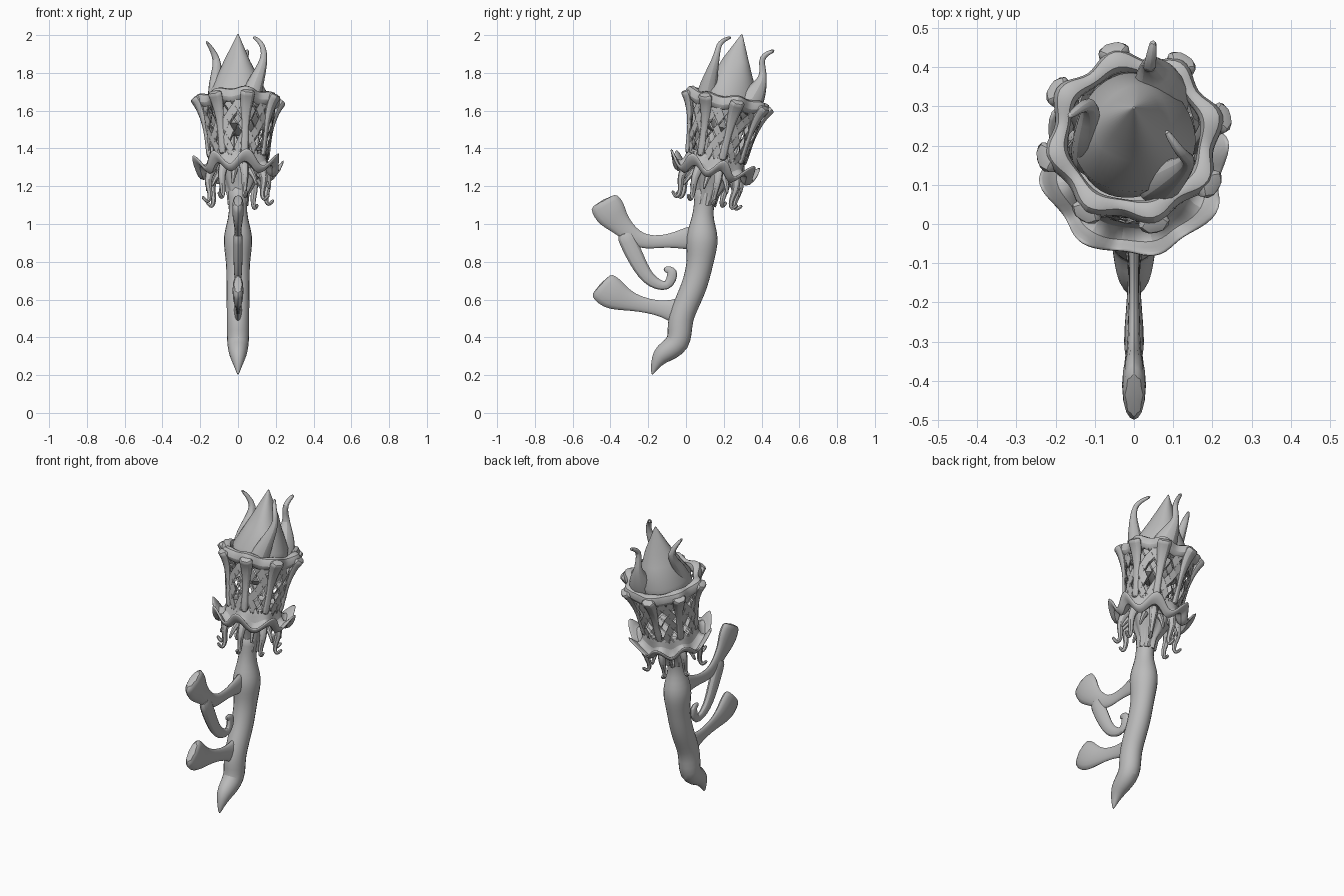
import bpy, bmesh
from math import sin, cos, pi, radians
from mathutils import Vector, Matrix

if "Cube" in bpy.data.objects:
    bpy.data.objects.remove(bpy.data.objects["Cube"])

tone = (.5, .5, .5, 1)
grey = bpy.data.materials.new("plain_grey")
grey.use_nodes = True
grey.diffuse_color = tone
grey.node_tree.nodes["Principled BSDF"].inputs["Base Color"].default_value = tone

# The head leans back from the neck
HEAD = Matrix.Translation((0, .1, 1.08)) @ Matrix.Rotation(radians(-12), 4, 'X')
LOBES = 8
OFFSET = radians(13)


def finish(name, bm, matrix=Matrix(), subsurf=0, solid=0):
    bmesh.ops.recalc_face_normals(bm, faces=bm.faces)
    mesh = bpy.data.meshes.new(name)
    bm.to_mesh(mesh)
    bm.free()
    mesh.materials.append(grey)
    ob = bpy.data.objects.new(name, mesh)
    bpy.context.scene.collection.objects.link(ob)
    ob.matrix_world = matrix
    bpy.ops.object.select_all(action='DESELECT')
    ob.select_set(True)
    bpy.context.view_layer.objects.active = ob
    bpy.ops.object.shade_smooth_by_angle(angle=radians(40))
    if solid:
        shell = ob.modifiers.new("thickness", 'SOLIDIFY')
        shell.thickness = solid
        shell.offset = 0
    if subsurf:
        rounding = ob.modifiers.new("rounding", 'SUBSURF')
        rounding.levels = rounding.render_levels = subsurf


def bridge(bm, rings, cap):
    n = len(rings[0])
    for a, b in zip(rings, rings[1:]):
        for i in range(n):
            j = (i + 1) % n
            bm.faces.new((a[i], a[j], b[j], b[i]))
    if cap:
        bm.faces.new(rings[0])
        bm.faces.new(rings[-1])


def flow(points, t):
    """Smooth position at t from the first point (zero) to the last (one)."""
    last = len(points) - 1
    i = min(int(t * last), last - 1)
    u = t * last - i
    a, b, c, d = (points[max(0, min(last, k))] for k in range(i - 1, i + 3))
    return b + (c - a) * (u / 2) + (a * 2 - b * 5 + c * 4 - d) * (u * u / 2) \
        + (b * 3 - a - c * 3 + d) * (u ** 3 / 2)


def loft(bm, path, widths, flat, sides, turn=Matrix()):
    """Oval tube along (y, z) or (x, y, z) points, with widths spread evenly along it."""
    pts = [Vector(p if len(p) == 3 else (0, *p)) for p in path]
    steps = 2 * len(pts) - 2
    line = [flow(pts, k / steps) for k in range(steps + 1)]
    rings = []
    for k, p in enumerate(line):
        along = (line[min(k + 1, steps)] - line[max(k - 1, 0)]).normalized()
        side = (Vector((1, 0, 0)) - along * along.x).normalized()
        up = along.cross(side)
        r = max(flow(widths, k / steps), .004)
        rings.append([bm.verts.new(turn @ (p + side * cos(a) * r * flat + up * sin(a) * r))
                      for a in (2 * pi * s / sides for s in range(sides))])
    bridge(bm, rings, True)


def tube(name, path, widths, flat=1.0, sides=8):
    bm = bmesh.new()
    loft(bm, path, widths, flat, sides)
    finish(name, bm, subsurf=1)


def around(name, path, widths, flat=1.0, shift=0.0):
    """Repeat a tube, drawn in the head's own upright plane, once per lobe."""
    bm = bmesh.new()
    for k in range(LOBES):
        angle = OFFSET + (k + shift) * 2 * pi / LOBES - pi / 2
        loft(bm, path, widths, flat, 6, Matrix.Rotation(angle, 4, 'Z'))
    finish(name, bm, HEAD, subsurf=1)


def lathe(name, profile, shape, steps=48, cap=False, loop=False, **options):
    """Revolve (radius, height) points; shape(angle, index) adds an offset to both."""
    bm = bmesh.new()
    rings = []
    for i, (r, h) in enumerate(profile):
        ring = []
        for k in range(steps):
            angle = 2 * pi * k / steps + OFFSET
            out, rise = shape(angle, i)
            ring.append(bm.verts.new(((r + out) * cos(angle), (r + out) * sin(angle), h + rise)))
        rings.append(ring)
    if loop:
        rings.append(rings[0])
    bridge(bm, rings, cap)
    finish(name, bm, HEAD, **options)


def wave(angle):
    return cos(LOBES * (angle - OFFSET))


# Handle with pointed hooked foot
tube("handle",
     [(-.18, .2), (-.14, .3), (-.04, .37), (-.03, .5), (.04, .66), (.075, .8),
      (.085, .93), (.09, 1.06), (.11, 1.2)],
     [0, .05, .068, .07, .072, .075, .092, .054, .07], flat=.9, sides=10)

# Flat side branches on the front of the handle
tube("upper_branch",
     [(.05, .93), (-.1, .91), (-.24, .91), (-.34, .99), (-.4, 1.06), (-.44, 1.13)],
     [.08, .036, .046, .06, .095, .085], flat=.36)
tube("curl_branch",
     [(-.33, .96), (-.275, .84), (-.2, .71), (-.1, .67), (-.07, .75), (-.12, .76)],
     [.05, .05, .038, .028, .034, .012], flat=.55)
tube("lower_branch",
     [(0, .53), (-.12, .55), (-.28, .585), (-.39, .63), (-.455, .685)],
     [.11, .045, .05, .095, .085], flat=.34)

# Bell between the neck and the cup
lathe("cup_base", [(.05, .02), (.056, .08), (.09, .14), (.145, .27), (.02, .28)],
      lambda angle, i: (.006 * wave(angle), 0), cap=True)

# Deep cupped petals round the bottom of the cup
lathe("petal_skirt", [(.15, .3), (.15, .22), (.195, .18), (.235, .24)],
      lambda angle, i: (.006 * i * wave(angle), .015 * i * wave(angle + .05 * sin(3 * angle))),
      solid=.018, subsurf=1)

# Curled roots hanging under the skirt
around("hanging_curls", [(.13, .23), (.165, .15), (.15, .07), (.165, .03), (.195, .06)],
       [.034, .024, .016, .014, .01])
around("short_curls", [(.1, .2), (.145, .15), (.17, .1)], [.024, .015, .008], shift=.5)

# Pierced diamond lattice wall of the cup
bm = bmesh.new()
COLS, ROWS = 24, 8
rows = []
for j in range(ROWS + 1):
    t = j / ROWS
    r = .155 + .045 * t
    rows.append([bm.verts.new((r * cos(a), r * sin(a), .26 + .31 * t + .008 * sin(5 * a + j)))
                 for a in (2 * pi * (k + j % 2 / 2) / COLS for k in range(COLS))])
diamonds = []
for j in range(ROWS - 1):
    for k in range(COLS):
        left, right = (k - 1 + j % 2) % COLS, (k + j % 2) % COLS
        diamonds.append(bm.faces.new((rows[j][k], rows[j + 1][right],
                                      rows[j + 2][k], rows[j + 1][left])))
bmesh.ops.inset_individual(bm, faces=diamonds, thickness=.01)
holes = [f for i, f in enumerate(diamonds) if i % 5 in (1, 4)]
bmesh.ops.delete(bm, geom=holes, context='FACES')
finish("lattice_wall", bm, HEAD, solid=.018)

# Posts that flare into the rim knobs
around("cup_posts", [(.155, .26), (.174, .42), (.205, .54), (.24, .595)],
       [.018, .015, .028, .034], flat=1.5)

# Thick lobed rim
lathe("lobed_rim", [(.165, .57), (.19, .525), (.226, .565), (.215, .615), (.17, .615)],
      lambda angle, i: ((.018 if i in (2, 3) else .004) * wave(angle),
                        .008 * wave(angle) + .007 * sin(3 * angle)),
      loop=True, subsurf=1)

# Flame body and the tongues that wrap it
lathe("flame_body", [(.03, .4), (.11, .44), (.15, .54), (.155, .62), (.1, .73), (.07, .8), (.003, .945)],
      lambda angle, i: (.006 * sin(3 * angle + i) if i < 6 else 0, 0), cap=True)
tube("right_tongue",
     [(-.1, .16, 1.6), (-.12, .22, 1.74), (-.11, .31, 1.87), (-.17, .27, 1.97)],
     [.07, .04, .022, .008])
tube("left_tongue",
     [(.05, .1, 1.62), (.09, .12, 1.74), (.14, .16, 1.88), (.12, .18, 1.96), (.08, .24, 1.99)],
     [.07, .05, .02, .015, .008])
tube("back_tongue",
     [(.07, .3, 1.58), (.06, .36, 1.68), (.04, .41, 1.78), (.04, .4, 1.88), (.05, .47, 1.92)],
     [.09, .07, .022, .018, .01])
